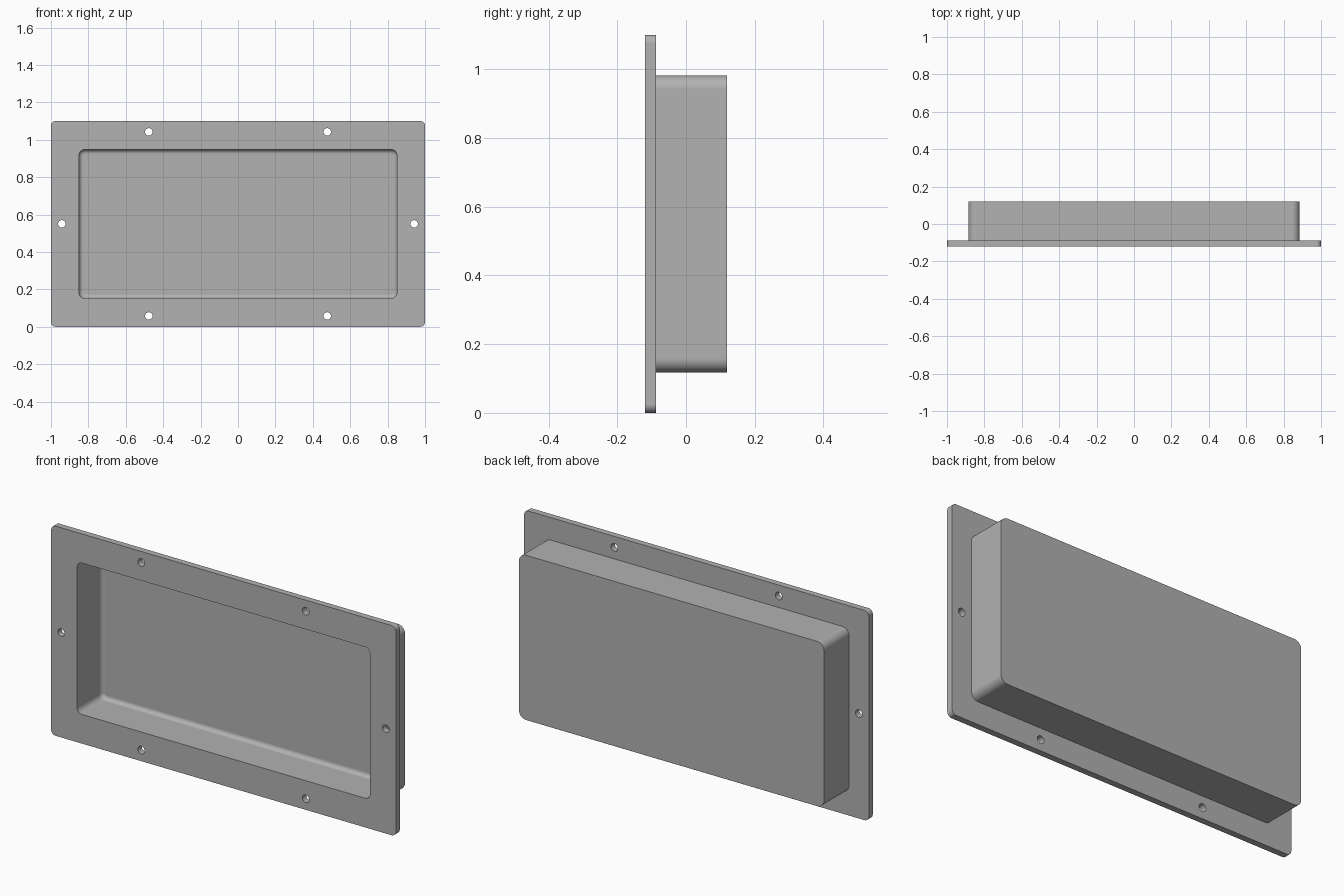
import bpy, bmesh, math
from mathutils import Matrix

cube = bpy.data.objects.get("Cube")
if cube:
    bpy.data.objects.remove(cube)

MID_Z = 0.55           # height of the panel centre
FRONT, BACK = -0.12, 0.12
FLANGE_BACK = -0.087
FLOOR = 0.085          # inner face of the back wall
CORNER_STEPS = 8

grey = bpy.data.materials.new("plain grey")
grey.use_nodes = True
grey.diffuse_color = (0.445, 0.445, 0.445, 1)
grey.node_tree.nodes["Principled BSDF"].inputs["Base Color"].default_value = grey.diffuse_color


def rounded_loop(bm, half_x, half_z, radius, y):
    """Ring of vertices around a rounded rectangle facing the front."""
    ring = []
    for corner, (sx, sz) in enumerate(((1, 1), (-1, 1), (-1, -1), (1, -1))):
        for i in range(CORNER_STEPS + 1):
            a = math.pi / 2 * (corner + i / CORNER_STEPS)
            x = sx * (half_x - radius) + radius * math.cos(a)
            z = sz * (half_z - radius) + radius * math.sin(a)
            ring.append(bm.verts.new((x, y, MID_Z + z)))
    return ring


def finish(bm, name):
    bmesh.ops.recalc_face_normals(bm, faces=bm.faces)
    mesh = bpy.data.meshes.new(name)
    bm.to_mesh(mesh)
    bm.free()
    mesh.materials.append(grey)
    obj = bpy.data.objects.new(name, mesh)
    bpy.context.collection.objects.link(obj)
    return obj


# Recessed box with flange, lofted from the recess floor round to the back wall
bm = bmesh.new()
rings = []
fillet = 0.022
for i in range(7):
    a = math.pi / 2 * i / 6
    inset = fillet * (1 - math.sin(a))
    y = FLOOR - fillet * (1 - math.cos(a))
    rings.append(rounded_loop(bm, 0.85 - inset, 0.397 - inset, 0.03 - inset, y))
for half_x, half_z, radius, y in (
    (0.85, 0.397, 0.03, FRONT),
    (1.0, 0.55, 0.025, FRONT),
    (1.0, 0.55, 0.025, FLANGE_BACK),
    (0.885, 0.432, 0.04, FLANGE_BACK),
    (0.885, 0.432, 0.04, BACK),
):
    rings.append(rounded_loop(bm, half_x, half_z, radius, y))
for a, b in zip(rings, rings[1:]):
    for i in range(len(a)):
        j = (i + 1) % len(a)
        bm.faces.new((a[i], a[j], b[j], b[i]))
bm.faces.new(rings[0])
bm.faces.new(rings[-1])
panel = finish(bm, "recessed_flanged_box")

# Screw hole cutters
bm = bmesh.new()
for x, z in ((0.477, 0.492), (0.477, -0.492), (0.942, 0)):
    for side in (-1, 1):
        place = Matrix.Translation((side * x, -0.1, MID_Z + z)) @ Matrix.Rotation(math.pi / 2, 4, "X")
        bmesh.ops.create_cone(bm, cap_ends=True, segments=24, radius1=0.02,
                              radius2=0.02, depth=0.1, matrix=place)
holes = finish(bm, "screw_hole_cutter")
holes.hide_render = True

cut = panel.modifiers.new("screw_holes", "BOOLEAN")
cut.operation = "DIFFERENCE"
cut.solver = "EXACT"
cut.object = holes
bpy.ops.object.select_all(action="DESELECT")
bpy.context.view_layer.objects.active = panel
panel.select_set(True)
bpy.ops.object.modifier_apply(modifier=cut.name)
bpy.data.objects.remove(holes)

# Smooth rounded corners, flat walls
bpy.ops.object.shade_smooth_by_angle(angle=math.radians(30))
weighted = panel.modifiers.new("flat_walls", "WEIGHTED_NORMAL")
weighted.keep_sharp = True
